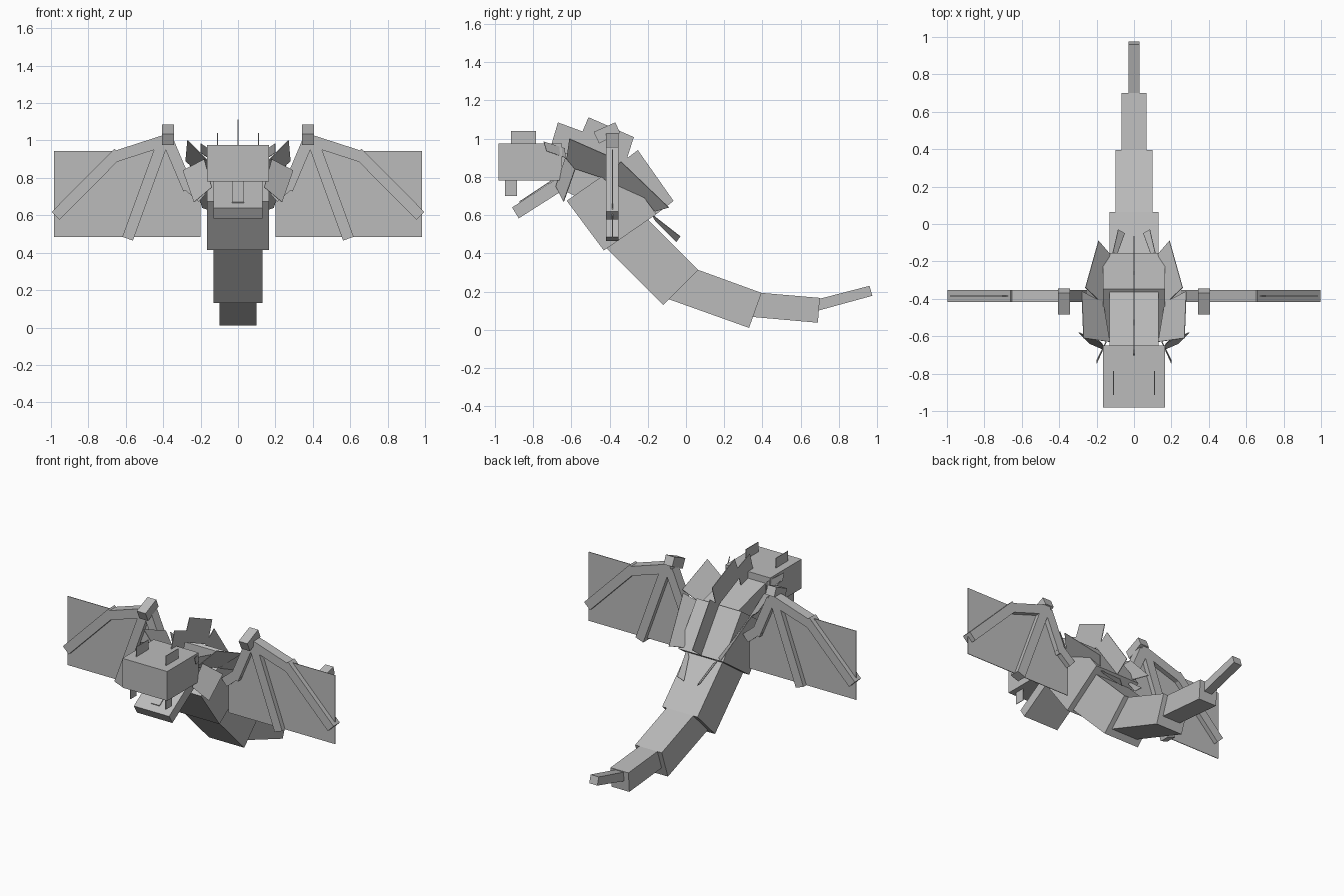
import bpy, bmesh
from mathutils import Vector

cube = bpy.data.objects.get("Cube")
if cube:
    bpy.data.objects.remove(cube, do_unlink=True)

grey = bpy.data.materials.new("plain grey")
grey.use_nodes = True
colour = (0.5, 0.5, 0.5, 1)
grey.diffuse_color = colour
grey.node_tree.nodes["Principled BSDF"].inputs["Base Color"].default_value = colour

SIDES = (("left", 1), ("right", -1))


def prism(name, base, push):
    """Extrude a flat outline symmetrically along the push vector."""
    push = Vector(push)
    bm = bmesh.new()
    face = bm.faces.new([bm.verts.new(Vector(p) - push) for p in base])
    new = bmesh.ops.extrude_face_region(bm, geom=[face])["geom"]
    moved = [v for v in new if isinstance(v, bmesh.types.BMVert)]
    bmesh.ops.translate(bm, verts=moved, vec=push * 2)
    bmesh.ops.recalc_face_normals(bm, faces=bm.faces)
    mesh = bpy.data.meshes.new(name)
    bm.to_mesh(mesh)
    bm.free()
    mesh.materials.append(grey)
    obj = bpy.data.objects.new(name, mesh)
    bpy.context.collection.objects.link(obj)
    return obj


def side_block(name, half, outline, x=0):
    """Outline given as (y, z), widened along x."""
    return prism(name, [(x, y, z) for y, z in outline], (half, 0, 0))


def bone(name, a, b, s, width=0.06, y=-0.385):
    """Square rod between two (x, z) points of the wing plane."""
    a, b = Vector((a[0] * s, a[1])), Vector((b[0] * s, b[1]))
    d = (b - a).normalized()
    n = Vector((-d.y, d.x)) * width / 2
    prism(name, [(p.x, y, p.y) for p in (a + n, b + n, b - n, a - n)], (0, 0.033, 0))


def plate(name, corners, s):
    """Thin sheet through mirrored corners."""
    pts = [Vector((x * s, y, z)) for x, y, z in corners]
    normal = (pts[2] - pts[0]).cross(pts[3] - pts[1]).normalized()
    prism(name, pts, normal * 0.002)


# Head, jaw and tongue
side_block("head", 0.165, [(-0.98, 0.78), (-0.65, 0.78), (-0.65, 0.975), (-0.98, 0.975)])
side_block("jaw", 0.13, [(-0.91, 0.64), (-0.875, 0.583), (-0.62, 0.745), (-0.655, 0.805)])
side_block("tongue", 0.032, [(-0.87, 0.667), (-0.69, 0.785), (-0.692, 0.79), (-0.872, 0.672)])

# Neck, chest, belly and tail, each a tilted block
side_block("neck", 0.13, [(-0.65, 0.93), (-0.34, 0.85), (-0.42, 0.62), (-0.66, 0.74)])
side_block("chest", 0.165, [(-0.624, 0.675), (-0.43, 0.415), (-0.155, 0.605), (-0.348, 0.867)])
side_block("belly", 0.13, [(-0.42, 0.43), (-0.12, 0.13), (0.065, 0.313), (-0.235, 0.613)])
side_block("tail_base", 0.098, [(-0.09, 0.16), (0.33, 0.01), (0.395, 0.193), (0.065, 0.313)])
side_block("tail_middle", 0.066, [(0.35, 0.067), (0.69, 0.037), (0.70, 0.167), (0.395, 0.193)])
side_block("tail_tip", 0.03, [(0.69, 0.1), (0.975, 0.178), (0.96, 0.23), (0.69, 0.16)])

# Upright fins along the spine
side_block("front_spine_fin", 0.002, [(-0.67, 1.085), (-0.535, 1.035), (-0.58, 0.9), (-0.71, 0.95)])
side_block("middle_spine_fin", 0.002, [(-0.51, 1.112), (-0.273, 1.008), (-0.32, 0.86), (-0.57, 0.97)])
side_block("rear_spine_fin", 0.002, [(-0.252, 0.94), (-0.065, 0.674), (-0.155, 0.605), (-0.345, 0.87)])

for side, s in SIDES:
    # Nostril ridge and fang
    side_block(side + "_nostril_ridge", 0.002,
               [(-0.915, 0.975), (-0.785, 0.975), (-0.785, 1.04), (-0.915, 1.04)], s * 0.11)
    side_block(side + "_fang", 0.002,
               [(-0.948, 0.7), (-0.885, 0.7), (-0.885, 0.78), (-0.948, 0.78)], s * 0.13)

    # Flared plates on head, neck, chest and belly
    plate(side + "_ear", [(0.2, -0.745, 0.985), (0.2, -0.73, 0.935),
                          (0.15, -0.63, 0.9), (0.15, -0.635, 0.95)], s)
    plate(side + "_cheek_frill", [(0.18, -0.63, 0.9), (0.295, -0.58, 0.84),
                                  (0.235, -0.64, 0.67), (0.14, -0.68, 0.75)], s)
    plate(side + "_neck_plate", [(0.27, -0.61, 1.0), (0.28, -0.36, 0.89),
                                 (0.165, -0.42, 0.79), (0.13, -0.63, 0.86)], s)
    plate(side + "_chest_plate", [(0.26, -0.34, 0.88), (0.19, -0.09, 0.64),
                                  (0.13, -0.16, 0.62), (0.165, -0.43, 0.79)], s)
    plate(side + "_belly_plate", [(0.12, -0.18, 0.605), (0.09, -0.16, 0.57),
                                  (0.05, -0.05, 0.46), (0.085, -0.03, 0.488)], s)

    # Wing rods, claw and membrane
    bone(side + "_wing_shoulder", (0.19, 0.695), (0.285, 0.775), s)
    bone(side + "_wing_upper_arm", (0.265, 0.74), (0.375, 1.0), s)
    bone(side + "_wing_forearm", (0.36, 1.01), (0.67, 0.91), s)
    bone(side + "_wing_outer_finger", (0.64, 0.935), (0.975, 0.597), s)
    bone(side + "_wing_inner_finger", (0.405, 0.985), (0.59, 0.475), s)
    side_block(side + "_wing_claw", 0.032,
               [(-0.483, 1.035), (-0.37, 1.085), (-0.345, 1.03), (-0.455, 0.975)], s * 0.375)
    membrane = [(0.2, 0.485), (0.985, 0.485), (0.985, 0.943), (0.66, 0.943),
                (0.38, 0.98), (0.28, 0.77), (0.2, 0.7)]
    prism(side + "_wing_membrane", [(x * s, -0.385, z) for x, z in membrane], (0, 0.002, 0))
